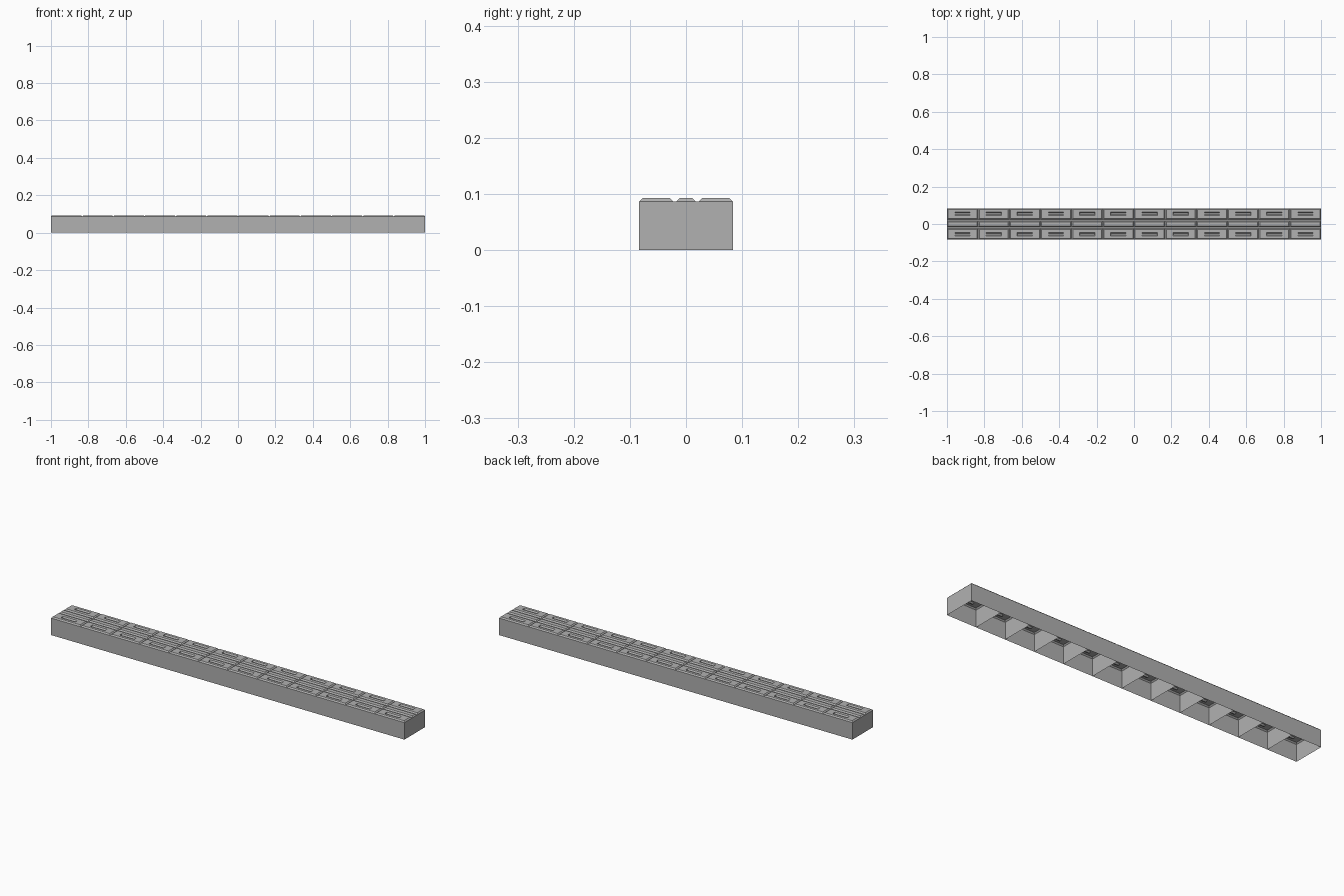
import bpy, bmesh

if "Cube" in bpy.data.objects:
    bpy.data.objects.remove(bpy.data.objects["Cube"])

H = 1 / 12            # half width of a square module
Z0, Z1 = 0.087, 0.093  # groove floor and tread surface
B = 0.006             # chamfer width
RIB, PAD = 0.017, 0.023  # rib edge and inner pad edge

bm = bmesh.new()


def rect(x, y0, y1, z):
    return [bm.verts.new(p) for p in ((-x, y0, z), (x, y0, z), (x, y1, z), (-x, y1, z))]


def bridge(a, b):
    for i in range(4):
        j = (i + 1) % 4
        bm.faces.new((a[i], a[j], b[j], b[i]))


def pad(y0, y1, slot=False):
    """Chamfered raised pad, optionally with a sunken slot."""
    top = rect(H - B, y0 + B, y1 - B, Z1)
    bridge(rect(H, y0, y1, Z0), top)
    if slot:
        c = 0.055 if y0 > 0 else -0.055
        rim = rect(0.041, c - 0.009, c + 0.009, Z1)
        floor = rect(0.040, c - 0.003, c + 0.003, Z0)
        bridge(top, rim)
        bridge(rim, floor)
        bm.faces.new(floor)
    else:
        bm.faces.new(top)


# open-bottomed side walls
bridge(rect(H, -H, H, 0), rect(H, -H, H, Z0))
# two outer pads with slots, and the centre rib
pad(PAD, H, True)
pad(-H, -PAD, True)
pad(-RIB, RIB)
# groove floors
bm.faces.new(rect(H, RIB, PAD, Z0))
bm.faces.new(rect(H, -PAD, -RIB, Z0))
bmesh.ops.remove_doubles(bm, verts=bm.verts, dist=1e-5)

mesh = bpy.data.meshes.new("tread_module")
bm.to_mesh(mesh)
bm.free()

# dark grey finish
mat = bpy.data.materials.new("dark_grey")
mat.diffuse_color = (0.44, 0.44, 0.44, 1)
mat.use_nodes = True
mat.node_tree.nodes["Principled BSDF"].inputs["Base Color"].default_value = mat.diffuse_color
mesh.materials.append(mat)

# row of twelve modules
strip = bpy.data.objects.new("tread_strip", mesh)
bpy.context.collection.objects.link(strip)
strip.location.x = -1 + H
arr = strip.modifiers.new("row", 'ARRAY')
arr.count = 12
arr.use_relative_offset = False
arr.use_constant_offset = True
arr.constant_offset_displace = (2 * H, 0, 0)
